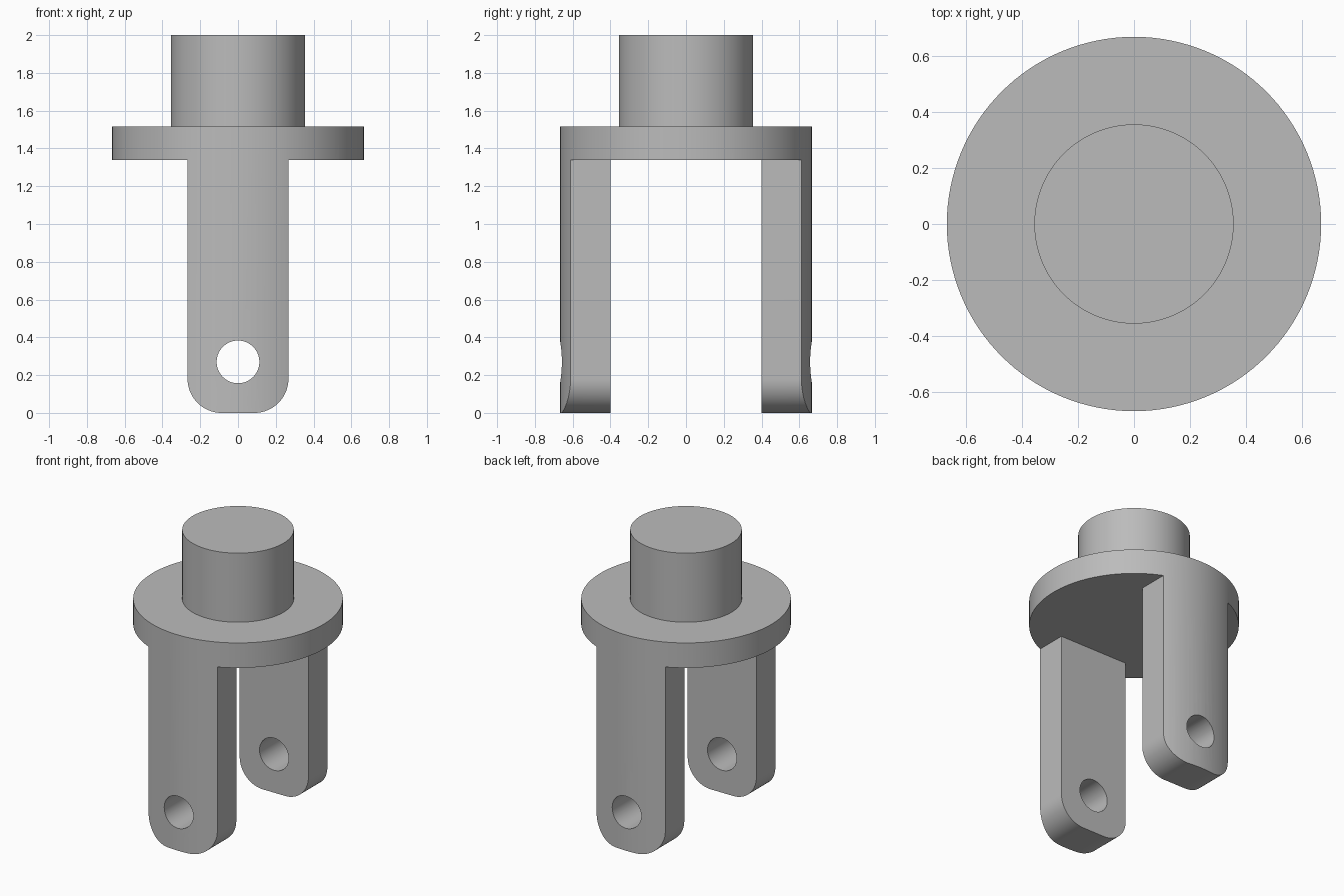
import bpy
import math

R_DISC, R_STEM = 0.667, 0.355
Z_UNDER, Z_DISC, Z_TOP = 1.34, 1.515, 2.0
ARM_HALF, GAP_HALF, CORNER = 0.267, 0.4, 0.18
HOLE_Z, R_HOLE = 0.27, 0.113

cube = bpy.data.objects.get("Cube")
if cube:
    bpy.data.objects.remove(cube, do_unlink=True)

steel = bpy.data.materials.new("plain grey")
steel.use_nodes = True
grey = (0.5, 0.5, 0.5, 1)
steel.diffuse_color = grey
steel.node_tree.nodes["Principled BSDF"].inputs["Base Color"].default_value = grey


def cylinder(name, radius, z0, z1):
    bpy.ops.mesh.primitive_cylinder_add(vertices=128, radius=radius, depth=z1 - z0,
                                        location=(0, 0, (z0 + z1) / 2))
    obj = bpy.context.object
    obj.name = name
    obj.data.materials.append(steel)
    return obj


def prism_along_y(name, outline, half):
    """Extrude an (x, z) outline from -half to +half in y."""
    n = len(outline)
    verts = [(x, y, z) for y in (-half, half) for x, z in outline]
    faces = [tuple(range(n)), tuple(reversed(range(n, 2 * n)))]
    faces += [((i + 1) % n, i, n + i, n + (i + 1) % n) for i in range(n)]
    mesh = bpy.data.meshes.new(name)
    mesh.from_pydata(verts, [], faces)
    mesh.materials.append(steel)
    obj = bpy.data.objects.new(name, mesh)
    bpy.context.collection.objects.link(obj)
    obj.hide_render = True
    return obj


def cut(target, cutter):
    mod = target.modifiers.new("cut", 'BOOLEAN')
    mod.operation, mod.solver, mod.object = 'DIFFERENCE', 'EXACT', cutter
    bpy.context.view_layer.objects.active = target
    bpy.ops.object.modifier_apply(modifier=mod.name)
    bpy.data.objects.remove(cutter, do_unlink=True)


def arc(cx, cz, radius, start, end, steps):
    angles = [math.radians(start + (end - start) * i / steps) for i in range(steps + 1)]
    return [(cx + radius * math.cos(a), cz + radius * math.sin(a)) for a in angles]


# Flanged fork: one solid round blank, from which the arms are cut
fork = cylinder("flanged_fork", R_DISC, 0, Z_DISC)

# Waste around the rounded arm outline, reaching up to the flange
inner = ARM_HALF - CORNER
arm_edge = [(-ARM_HALF, Z_UNDER)]
arm_edge += arc(-inner, CORNER, CORNER, 180, 270, 16)
arm_edge += arc(inner, CORNER, CORNER, 270, 360, 16)
arm_edge += [(ARM_HALF, Z_UNDER)]
waste = [(-1, Z_UNDER)] + arm_edge + [(1, Z_UNDER), (1, -1), (-1, -1)]
waste.reverse()
cut(fork, prism_along_y("arm_outline_cutter", waste, 1))

# Slot between the two arms
slot = [(-1, -1), (1, -1), (1, Z_UNDER), (-1, Z_UNDER)]
cut(fork, prism_along_y("slot_cutter", slot, GAP_HALF))

# Pin hole through both arms
hole = arc(0, HOLE_Z, R_HOLE, 0, 360, 64)[:-1]
cut(fork, prism_along_y("pin_hole_cutter", hole, 1))

# Round stem on top of the flange
stem = cylinder("stem", R_STEM, Z_DISC, Z_TOP)

# Smooth the curved walls and keep the edges crisp
for obj in (fork, stem):
    bpy.ops.object.select_all(action='DESELECT')
    obj.select_set(True)
    bpy.context.view_layer.objects.active = obj
    bpy.ops.object.shade_smooth_by_angle(angle=math.radians(30))
